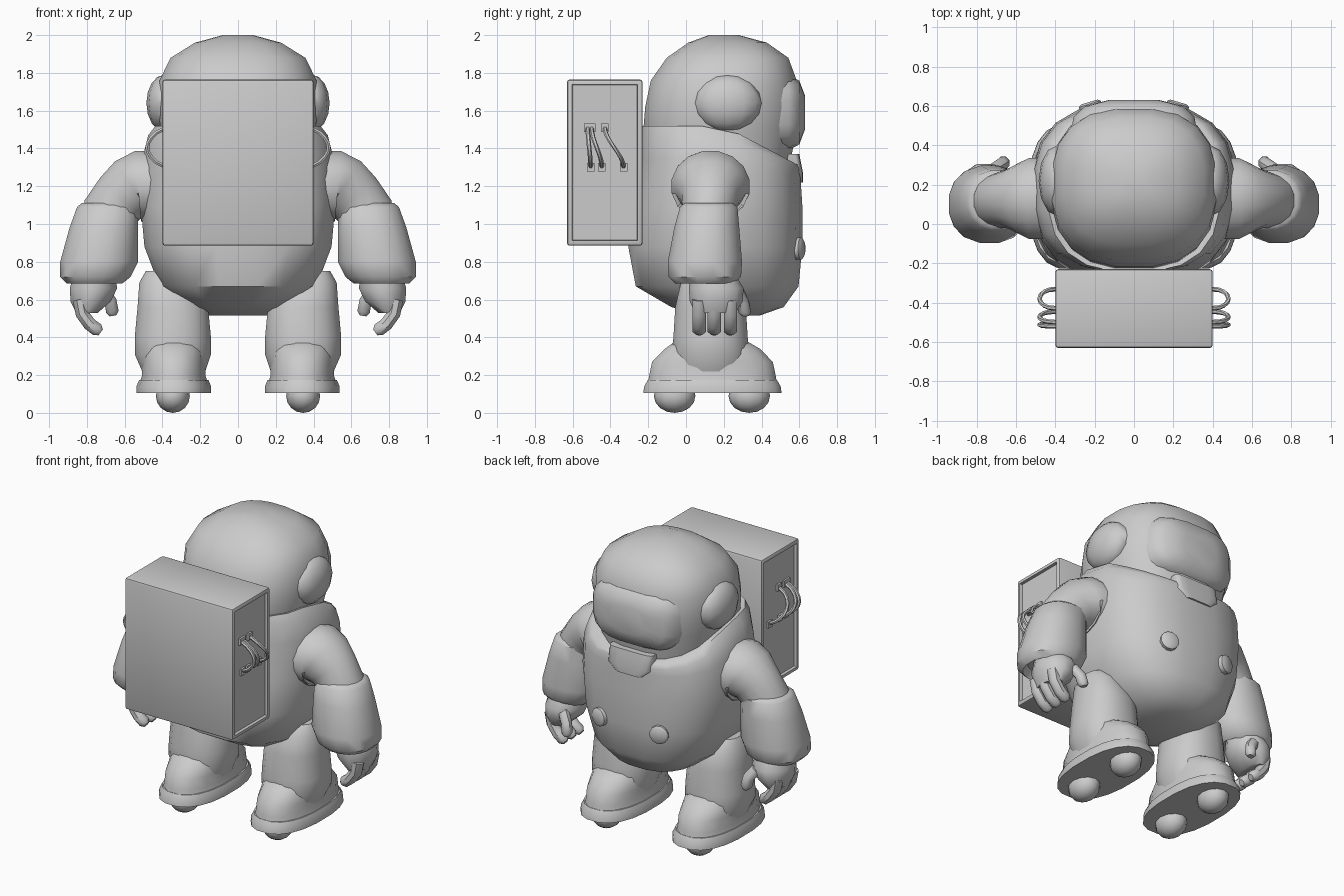
import bpy
import bmesh
import math
from mathutils import Vector

default_cube = bpy.data.objects.get("Cube")
if default_cube:
    bpy.data.objects.remove(default_cube, do_unlink=True)

# One plain grey for the whole suit
grey = bpy.data.materials.new("light_grey")
grey.use_nodes = True
grey.diffuse_color = (.6, .6, .6, 1)
grey.node_tree.nodes["Principled BSDF"].inputs["Base Color"].default_value = grey.diffuse_color

X, Y, Z = Vector((1, 0, 0)), Vector((0, 1, 0)), Vector((0, 0, 1))


def finish(name, bm, mirror=False, angle=45):
    """Turn a bmesh into a shaded object, optionally mirrored across x."""
    bmesh.ops.recalc_face_normals(bm, faces=bm.faces[:])
    mesh = bpy.data.meshes.new(name)
    bm.to_mesh(mesh)
    bm.free()
    mesh.materials.append(grey)
    obj = bpy.data.objects.new(name, mesh)
    bpy.context.scene.collection.objects.link(obj)
    bpy.ops.object.select_all(action='DESELECT')
    obj.select_set(True)
    bpy.context.view_layer.objects.active = obj
    bpy.ops.object.shade_smooth_by_angle(angle=math.radians(angle))
    if mirror:
        obj.modifiers.new("Mirror", 'MIRROR').use_mirror_merge = False
    return obj


def loft(name, sections, axis=None, side=Y, sides=16, power=2, mirror=False, bend=None, angle=45):
    """Skin superellipse rings; each section is x, y, z, width radius, side radius."""
    bm = bmesh.new()
    centres = [Vector(s[:3]) for s in sections]
    rings = []
    for i, (centre, section) in enumerate(zip(centres, sections)):
        before, after = centres[max(i - 1, 0)], centres[min(i + 1, len(centres) - 1)]
        tangent = axis or (after - before).normalized()
        across = side.cross(tangent).normalized()
        ring = []
        for k in range(sides):
            a = math.tau * (k + .5) / sides
            c, s = math.cos(a), math.sin(a)
            u = math.copysign(abs(c) ** (2 / power), c) * section[3]
            v = math.copysign(abs(s) ** (2 / power), s) * section[4]
            point = centre + across * u + side * v
            ring.append(bm.verts.new(bend(point) if bend else point))
        rings.append(ring)
    for low, high in zip(rings, rings[1:]):
        for k in range(sides):
            j = (k + 1) % sides
            bm.faces.new((low[k], low[j], high[j], high[k]))
    bm.faces.new(rings[0])
    bm.faces.new(rings[-1])
    return finish(name, bm, mirror, angle)


def tube(name, points, radius, sides=8, taper=.55):
    """Round rod through points with a narrowed tip on the far end."""
    path = [Vector(p) for p in points]
    tip = path[-1] + (path[-1] - path[-2]).normalized() * radius * .6
    sections = [(*p, radius, radius) for p in path] + [(*tip, radius * taper, radius * taper)]
    return loft(name, sections, sides=sides, mirror=True)


def ball(name, centre, radii, mirror=True):
    bm = bmesh.new()
    bmesh.ops.create_uvsphere(bm, u_segments=12, v_segments=8, radius=1)
    for v in bm.verts:
        v.co = Vector(centre) + Vector([a * b for a, b in zip(v.co, radii)])
    return finish(name, bm, mirror)


def box(name, low, high, bevel=0, panel=False, mirror=False):
    """Box between two corners, with optional rounded edges and sunken x sides."""
    bm = bmesh.new()
    bmesh.ops.create_cube(bm, size=1)
    low, high = Vector(low), Vector(high)
    for v in bm.verts:
        v.co = (low + high) / 2 + Vector([a * b for a, b in zip(v.co, high - low)])
    if bevel:
        bmesh.ops.bevel(bm, geom=bm.edges[:], offset=bevel, segments=2, profile=.5, affect='EDGES')
    if panel:
        for face in sorted(bm.faces, key=lambda f: -abs(f.normal.x) * f.calc_area())[:2]:
            bmesh.ops.inset_region(bm, faces=[face], thickness=.018)
            bmesh.ops.inset_region(bm, faces=[face], thickness=.004, depth=-.018)
    return finish(name, bm, mirror, 35)


def collar_slope(p):
    """Lower the front of the collar so that the neckline dips toward the chest."""
    drop = max(0, p.z - 1.2) * max(0, p.y - .2) * 1.65
    return p - Z * drop


# Torso with a dipping neckline
loft("torso", [
    (0, .25, .515, .16, .14), (0, .22, .56, .27, .3), (0, .165, .67, .42, .435),
    (0, .155, .88, .5, .465), (0, .17, 1.1, .52, .45), (0, .18, 1.35, .51, .43),
    (0, .18, 1.47, .48, .43), (0, .18, 1.52, .44, .425), (0, .18, 1.5, .38, .36),
], axis=Z, power=2.6, sides=20, bend=collar_slope)

# Helmet, ear pads and face visor
loft("helmet", [
    (0, .18, 1.25, .36, .36), (0, .18, 1.5, .415, .41), (0, .19, 1.62, .425, .41),
    (0, .2, 1.76, .42, .39), (0, .22, 1.88, .36, .325), (0, .22, 1.96, .23, .21),
    (0, .2, 2, .08, .08),
], axis=Z, power=2.5, sides=20, angle=60)
ball("ear_pad", (.39, .22, 1.64), (.095, .18, .15))
loft("visor", [
    (0, .42, 1.59, .33, .21), (0, .545, 1.59, .31, .2), (0, .6, 1.59, .25, .17),
    (0, .63, 1.59, .13, .09),
], axis=Y, side=Z, power=3.2, sides=20, angle=50)

# Chest tab and two round buttons
loft("chest_tab", [
    (0, .57, 1.22, .1, .05), (0, .565, 1.27, .16, .055), (0, .55, 1.37, .16, .05),
], axis=Z, power=5)
loft("chest_button", [
    (.2, .53, .87, .06, .06), (.225, .61, .87, .06, .06), (.228, .62, .87, .045, .045),
], side=Z, mirror=True, sides=12)

# Backpack with sunken side panels
box("backpack", (-.4, -.63, .885), (.4, -.23, 1.765), bevel=.014, panel=True)

# Hoses looping out of the side panels, with square sockets
for top, bottom in ((-.52, -.505), (-.5, -.445), (-.43, -.33)):
    path = []
    for i in range(9):
        t = i / 8
        blend = t * t * (3 - 2 * t)
        path.append((.38 + .1 * math.sin(math.pi * t) ** .7,
                     top + (bottom - top) * blend, 1.51 - .21 * t))
    tube("pack_hose", path, .012, sides=6)
    for y, z in ((top, 1.51), (bottom, 1.3)):
        box("hose_socket", (.37, y - .02, z - .022), (.395, y + .02, z + .022), mirror=True)

# Arms: sleeve, wide cuff, palm, fingers and thumb
loft("upper_arm", [
    (.44, .13, 1.2, .19, .21), (.53, .13, 1.2, .19, .21), (.555, .13, 1.19, .175, .19),
    (.62, .13, 1.14, .155, .155), (.68, .12, 1.06, .15, .14), (.7, .12, .98, .14, .14),
], mirror=True)
loft("cuff", [
    (.69, .12, 1.11, .14, .13), (.69, .12, 1.09, .165, .155), (.71, .11, .98, .185, .175),
    (.735, .1, .8, .21, .2), (.755, .1, .72, .19, .195), (.76, .1, .685, .15, .16),
    (.76, .1, .73, .12, .13),
], axis=Z, mirror=True, power=2.2)
loft("palm", [
    (.76, .14, .74, .11, .12), (.765, .16, .66, .13, .15), (.78, .16, .59, .11, .145),
    (.8, .155, .53, .06, .11),
], axis=Z, mirror=True, sides=12)
for y in (.07, .15, .235):
    tube("finger", [(.84, y, .6), (.825, y, .525), (.785, y, .47), (.745, y, .44)], .038)
tube("thumb", [(.72, .27, .65), (.675, .3, .59), (.665, .31, .535)], .036)

# Legs, boots, soles and round studs underneath
loft("leg", [
    (.4, .13, .75, .09, .1), (.375, .13, .69, .15, .16), (.345, .13, .56, .19, .19),
    (.345, .13, .4, .205, .2), (.345, .13, .31, .205, .21), (.34, .13, .22, .17, .19),
], axis=Z, mirror=True, power=2.3)
loft("boot", [
    (.34, .14, .14, .19, .35), (.34, .14, .2, .17, .34), (.34, .14, .27, .17, .325),
    (.34, .14, .34, .165, .255), (.34, .13, .4, .13, .16),
], axis=Z, mirror=True, power=2.3)
loft("sole", [
    (.34, .14, .105, .2, .37), (.34, .14, .14, .2, .365), (.34, .14, .175, .185, .345),
], axis=Z, mirror=True, power=2.4, sides=20)
for y in (-.06, .335):
    ball("sole_stud", (.345, y, .09), (.09, .11, .09))
